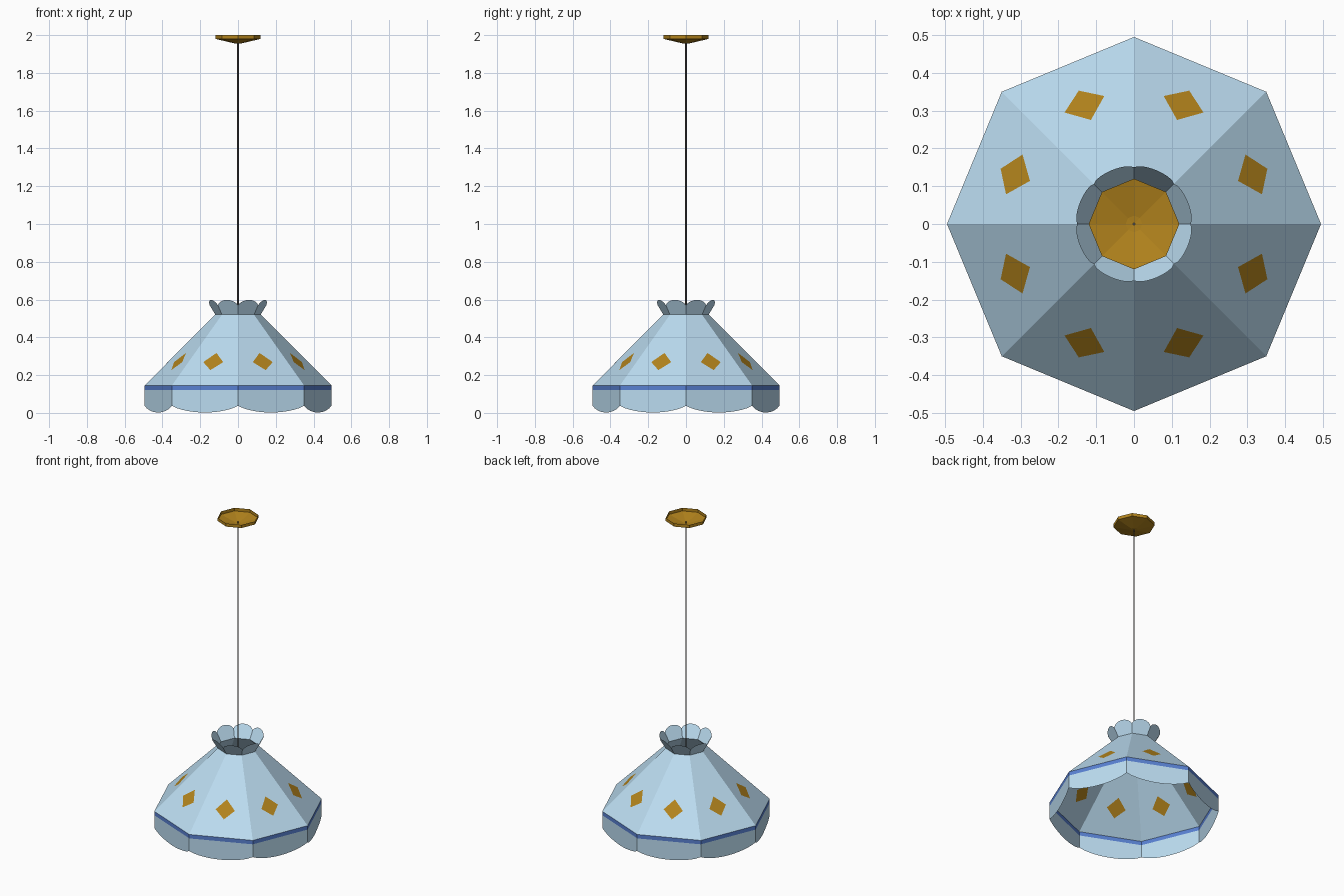
import bpy, bmesh, math
from mathutils import Vector

if "Cube" in bpy.data.objects:
    bpy.data.objects.remove(bpy.data.objects["Cube"])

N = 8
STEP = 2 * math.pi / N
COS = math.cos(STEP / 2)


def material(name, rgb):
    m = bpy.data.materials.new(name)
    m.diffuse_color = (*rgb, 1)
    m.use_nodes = True
    m.node_tree.nodes["Principled BSDF"].inputs["Base Color"].default_value = m.diffuse_color
    return m


GLASS = material("pale_blue_glass", (0.50, 0.72, 0.88))
BLUE = material("blue_trim", (0.10, 0.22, 0.65))
GOLD = material("gold", (0.45, 0.23, 0.012))
DARK = material("cord_grey", (0.10, 0.09, 0.08))


def panels(name, faces, mat):
    """Repeat flat faces round the octagon; points are (side, apothem, z)."""
    bm = bmesh.new()
    for i in range(N):
        a = (i + 0.5) * STEP
        out = Vector((math.cos(a), math.sin(a), 0))
        side = Vector((-math.sin(a), math.cos(a), 0))
        for f in faces:
            bm.faces.new([bm.verts.new(side * t + out * r + Vector((0, 0, z)))
                          for t, r, z in f])
    bmesh.ops.remove_doubles(bm, verts=bm.verts, dist=1e-5)
    return finish(name, bm, mat)


def finish(name, bm, mat):
    me = bpy.data.meshes.new(name)
    bm.to_mesh(me)
    bm.free()
    me.materials.append(mat)
    ob = bpy.data.objects.new(name, me)
    bpy.context.collection.objects.link(ob)
    return ob


def pt(u, r, z):
    """Point on a panel: u from -1 to 1 across it, r is the corner radius."""
    return (u * r * math.sin(STEP / 2), r * COS, z)


def ring(r0, z0, r1, z1):
    return [[pt(-1, r0, z0), pt(1, r0, z0), pt(1, r1, z1), pt(-1, r1, z1)]]


def scallop(r0, z0, corner_z, mid_z, flare, seg=12):
    """Panel with one straight edge at z0 and one curved free edge."""
    us = [-1 + 2 * k / seg for k in range(seg + 1)]
    straight = [pt(u, r0, z0) for u in us]
    curved = []
    for u in us:
        z = corner_z + (mid_z - corner_z) * (1 - u * u) ** 0.8
        curved.append(pt(u, r0 + flare * abs(z - z0), z))
    lo, hi = (straight, curved) if mid_z > z0 else (curved, straight)
    return [[lo[k], lo[k + 1], hi[k + 1], hi[k]] for k in range(seg)]


# Main shade panels, each with a diamond opening
R0, Z0, R1, Z1 = 0.495, 0.145, 0.12, 0.52


def slope(t, a):
    return (t, a, Z1 + (a - R1 * COS) * (Z0 - Z1) / ((R0 - R1) * COS))


bl, br, tr, tl = ring(R0, Z0, R1, Z1)[0]
bot, right, top, left = (slope(0, 0.382), slope(0.057, 0.343),
                         slope(0, 0.298), slope(-0.057, 0.343))
panels("shade", [[bl, br, bot], [br, right, bot], [br, tr, right],
                 [tr, top, right], [tr, tl, top], [tl, left, top],
                 [tl, bl, left], [bl, bot, left]], GLASS)
panels("diamond_inlays", [[bot, right, top, left]], GOLD)

# Blue trim band, hanging skirt and flared crown
panels("trim_band", ring(R0, 0.12, R0, Z0), BLUE)
panels("scalloped_skirt", scallop(R0, 0.12, 0.038, 0.002, 0), GLASS)
panels("petal_crown", scallop(R1, Z1, 0.57, 0.598, 0.6), GLASS)

# Ceiling canopy: shallow open dish
panels("ceiling_canopy", ring(0.12, 1.98, 0.12, 2.0)
       + ring(0.022, 1.957, 0.12, 1.98)
       + [[(0, 0, 1.955), pt(1, 0.022, 1.957), pt(-1, 0.022, 1.957)]], GOLD)

# Hanging cord
bpy.ops.mesh.primitive_cylinder_add(vertices=8, radius=0.004, depth=1.47,
                                    location=(0, 0, 1.235))
cord = bpy.context.object
cord.name = "cord"
cord.data.materials.append(DARK)
